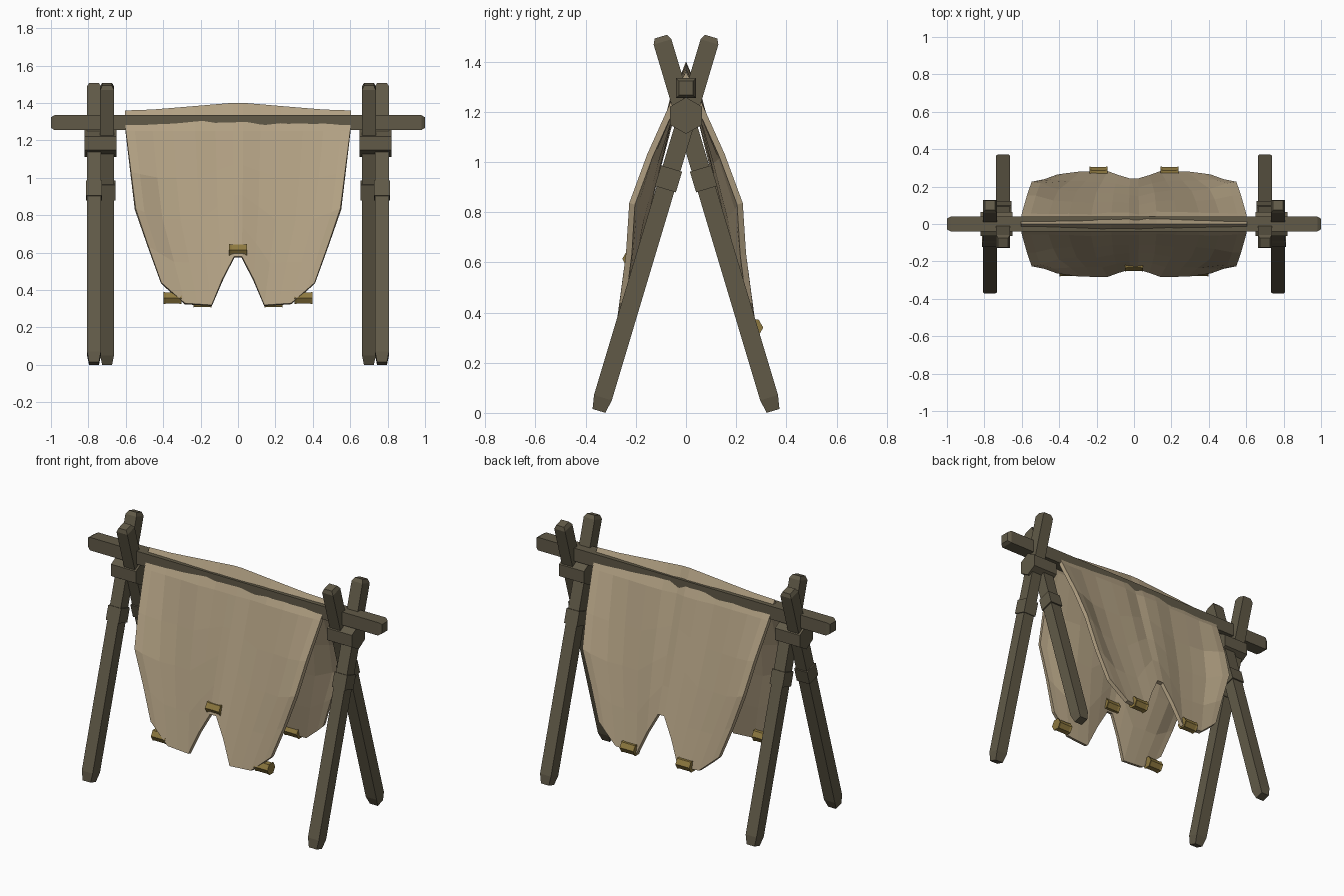
import bpy, bmesh, math, random
from mathutils import Vector

if "Cube" in bpy.data.objects:
    bpy.data.objects.remove(bpy.data.objects["Cube"])

random.seed(11)


def material(name, rgb):
    m = bpy.data.materials.new(name)
    m.diffuse_color = (*rgb, 1)
    m.use_nodes = True
    m.node_tree.nodes["Principled BSDF"].inputs["Base Color"].default_value = m.diffuse_color
    return m


WOOD = material("weathered wood", (0.120, 0.102, 0.064))
HIDE = material("tan cloth", (0.445, 0.355, 0.228))
BRASS = material("dull brass", (0.270, 0.190, 0.050))


def make(name, bm, mat):
    mesh = bpy.data.meshes.new(name)
    bm.to_mesh(mesh)
    bm.free()
    mesh.materials.append(mat)
    ob = bpy.data.objects.new(name, mesh)
    bpy.context.collection.objects.link(ob)
    return ob


def prism(name, p0, p1, rings, mat, sides=4, turn=math.pi / 4):
    """Prism from p0 to p1; rings are (distance along, radius across corners)."""
    p0, p1 = Vector(p0), Vector(p1)
    d = (p1 - p0).normalized()
    a = Vector((0, 1, 0)) if abs(d.x) > 0.9 else Vector((1, 0, 0))
    b = d.cross(a)
    bm = bmesh.new()
    loops = []
    for s, r in rings:
        loops.append([bm.verts.new(p0 + d * s + r * (
            a * math.cos(turn + k * math.tau / sides) + b * math.sin(turn + k * math.tau / sides)))
            for k in range(sides)])
    for lo, hi in zip(loops, loops[1:]):
        for k in range(sides):
            n = (k + 1) % sides
            bm.faces.new((lo[k], lo[n], hi[n], hi[k]))
    bm.faces.new(loops[0][::-1])
    bm.faces.new(loops[-1])
    bmesh.ops.recalc_face_normals(bm, faces=bm.faces)
    return make(name, bm, mat)


def post(name, p0, p1, width, foot, tip):
    """Square timber with tapered ends."""
    r = width / math.sqrt(2)
    length = (Vector(p1) - Vector(p0)).length
    prism(name, p0, p1, [(0, r * 0.72), (foot, r), (length - tip, r), (length, r * 0.7)], WOOD)


# Ridge beam
post("ridge_beam", (-1, 0, 1.295), (1, 0, 1.295), 0.08, 0.02, 0.02)

# Crossed legs with collars and a hexagonal joint at each end
for sx, end in ((-1, "left"), (1, "right")):
    for sy, side, x in ((-1, "front", 0.77), (1, "back", 0.70)):
        foot = Vector((sx * x, sy * 0.347, 0.008))
        top = Vector((sx * x, -sy * 0.10, 1.50))
        post(f"{end}_{side}_leg", foot, top, 0.074, 0.055, 0.022)
        d = (top - foot).normalized()
        mid = foot.lerp(top, 0.62)
        prism(f"{end}_{side}_collar", mid - d * 0.043, mid + d * 0.043,
              [(0, 0.062), (0.086, 0.062)], WOOD)
    prism(f"{end}_joint", (sx * 0.735 - 0.085, 0, 1.185), (sx * 0.735 + 0.085, 0, 1.185),
          [(0, 0.073), (0.17, 0.073)], WOOD, 6, math.pi / 6)


# Draped cloth, narrowing downwards, with a notched lower hem
def interp(table, v):
    for (a, fa), (b, fb) in zip(table, table[1:]):
        if v <= b:
            return fa + (fb - fa) * max(0, v - a) / (b - a)
    return table[-1][1]


HALF_WIDTH = [(0.32, 0.37), (0.44, 0.41), (0.82, 0.545), (1.25, 0.60)]
DEPTH = [(0.32, 0.283), (0.42, 0.268), (0.58, 0.243), (0.84, 0.226), (1.03, 0.155), (1.25, 0.056)]
HEM = [(0, 0.58), (0.045, 0.58), (0.38, 0.32), (0.78, 0.33), (1, 0.44)]
RIDGE = [(0, 1.403), (0.75, 1.365), (1, 1.36)]
BILLOW = [(0, 0), (0.6, 0.05), (0.76, 0.25), (0.92, 0.85), (1, 1)]
half = [0.045, 0.2, 0.38, 0.58, 0.76, 0.92, 1]
columns = [-u for u in reversed(half)] + half
drops = [0, 0.27, 0.51, 0.76, 1]

bm = bmesh.new()
rows = []
for sy in (-1, 1):
    # the middle hangs straight in pleats while the sides billow outwards
    pleats = [random.uniform(-0.006, 0.010) if abs(u) < 0.9 else 0 for u in columns]
    panel = []
    for t in drops:
        row = []
        for u, pleat in zip(columns, pleats):
            hem = interp(HEM, abs(u))
            z = 1.25 + (hem - 1.25) * t
            taut = 0.056 + (interp(DEPTH, hem) - 0.056) * t + pleat * (1 - t * t)
            e = interp(BILLOW, abs(u))
            y = taut * (1 - e) + interp(DEPTH, z) * e
            row.append(bm.verts.new((u * interp(HALF_WIDTH, z), sy * y, z)))
        panel.append(row)
    if sy < 0:
        rows += panel[::-1]
        rows.append([bm.verts.new((u * 0.605, 0, interp(RIDGE, abs(u)))) for u in columns])
    else:
        rows += panel
for lo, hi in zip(rows, rows[1:]):
    for c in range(len(columns) - 1):
        bm.faces.new((lo[c], lo[c + 1], hi[c + 1], hi[c]))
cloth = make("draped_cloth", bm, HIDE)
thick = cloth.modifiers.new("thickness", "SOLIDIFY")
thick.thickness = 0.024
thick.offset = -1

# Clips weighting the hem
CLIPS = [(-0.35, -0.243, 0.357), (0, -0.216, 0.614), (0.35, -0.243, 0.357),
         (-0.19, 0.27, 0.34), (0.19, 0.27, 0.34)]
for i, (x, y, z) in enumerate(CLIPS):
    prism(f"hem_clip_{i + 1}", (x - 0.047, y, z), (x + 0.047, y, z),
          [(0, 0.038), (0.012, 0.034), (0.082, 0.034), (0.094, 0.038)], BRASS, 6, 0)
